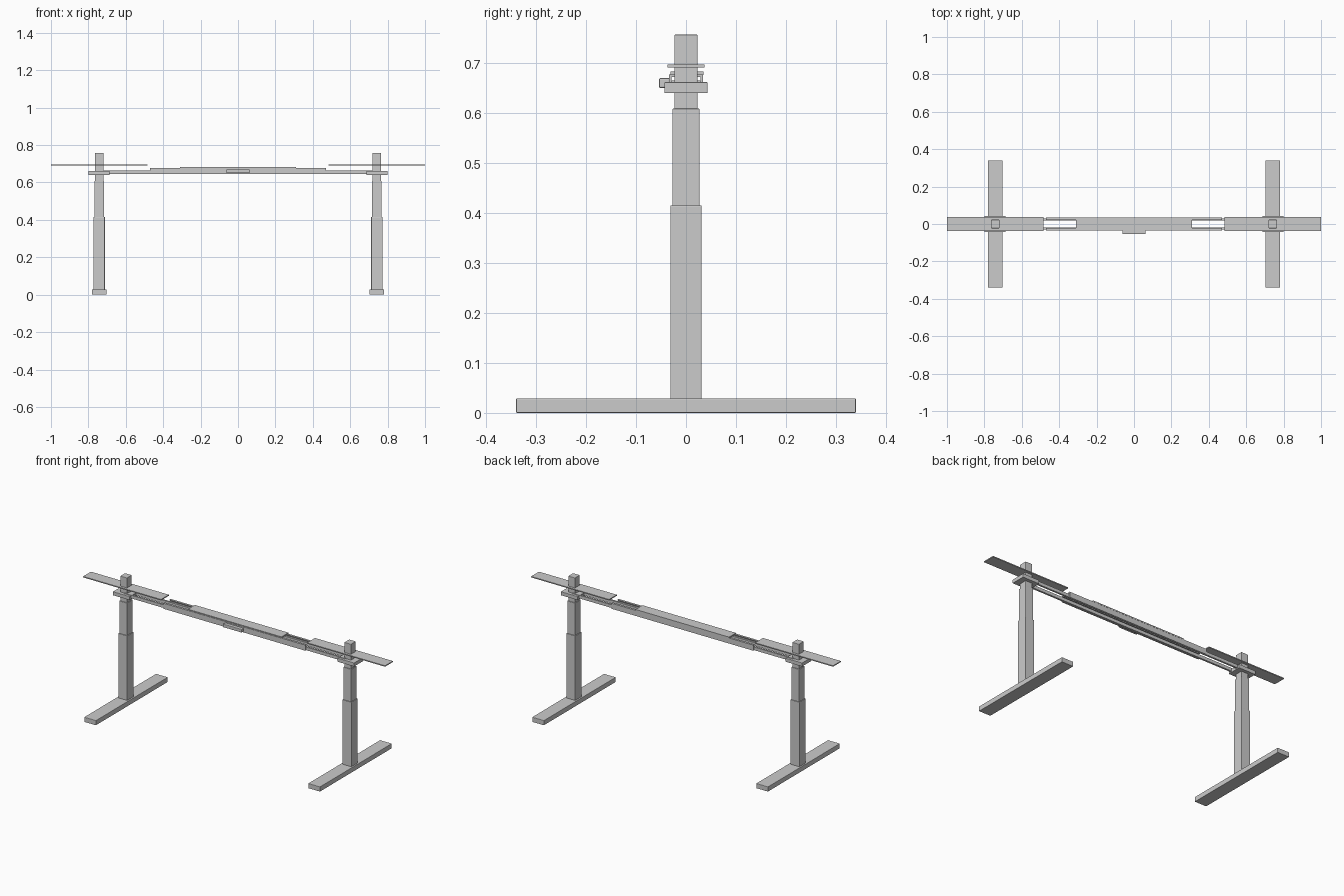
import bpy, bmesh

if "Cube" in bpy.data.objects:
    bpy.data.objects.remove(bpy.data.objects["Cube"])


def box(name, x, y, z, bevel=0.0):
    """Box from (min, max) ranges, with an optional small bevel."""
    bm = bmesh.new()
    bmesh.ops.create_cube(bm, size=1)
    for v in bm.verts:
        for i, (lo, hi) in enumerate((x, y, z)):
            v.co[i] = lo if v.co[i] < 0 else hi
    if bevel:
        bmesh.ops.bevel(bm, geom=bm.edges[:], offset=bevel, segments=2,
                        profile=0.5, affect='EDGES')
    me = bpy.data.meshes.new(name)
    bm.to_mesh(me)
    bm.free()
    ob = bpy.data.objects.new(name, me)
    bpy.context.collection.objects.link(ob)
    return ob


def centred(c, half):
    return (c - half, c + half)


LEG_X = 0.742

for side, s in (("left", -1), ("right", 1)):
    cx = s * LEG_X
    # foot and three telescoping leg stages
    box(side + "_foot", centred(cx, 0.039), (-0.34, 0.34), (0, 0.029), 0.002)
    for stage, hx, hy, z0, z1 in (("outer", 0.030, 0.031, 0.027, 0.415),
                                  ("middle", 0.026, 0.027, 0.40, 0.609),
                                  ("inner", 0.022, 0.023, 0.60, 0.757)):
        box(f"{side}_leg_{stage}", centred(cx, hx), centred(0, hy), (z0, z1), 0.0015)
    # bracket clamping the leg to the rails
    box(side + "_leg_bracket", centred(s * 0.743, 0.056), centred(0, 0.043),
        (0.640, 0.662), 0.0015)
    # thin desktop support plate
    box(side + "_support_plate", centred(s * 0.742, 0.258), centred(0, 0.037),
        (0.691, 0.697))

# front and back telescoping rails
for side, s in (("front", -1), ("back", 1)):
    y_in = sorted((s * 0.018, s * 0.029))
    y_out = sorted((s * 0.029, s * 0.034))
    y_lip = sorted((s * 0.021, s * 0.034))
    box(side + "_inner_rail", (-0.73, 0.73), y_in, (0.646, 0.665))
    box(side + "_outer_rail", (-0.47, 0.47), y_out, (0.644, 0.677))
    box(side + "_outer_rail_lip", (-0.47, 0.47), y_lip, (0.672, 0.677))

# centre cover over the rails
box("centre_cover", (-0.31, 0.31), (-0.031, 0.035), (0.676, 0.683))

# control box on the front rail
box("control_box", (-0.062, 0.062), (-0.054, -0.032), (0.650, 0.670), 0.003)
